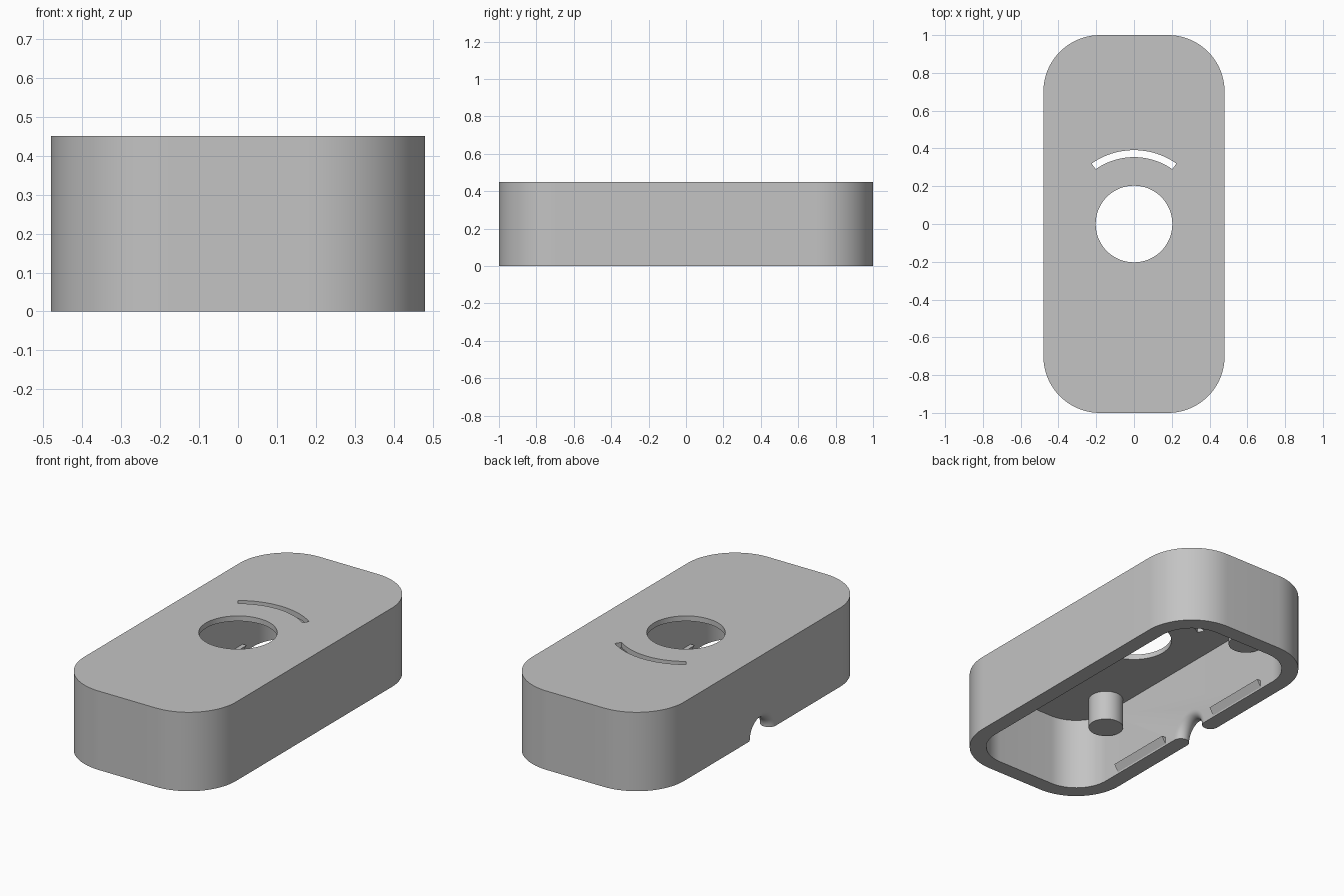
import bpy, bmesh
from math import sin, cos, pi, radians, sqrt
from mathutils import Matrix

if "Cube" in bpy.data.objects:
    bpy.data.objects.remove(bpy.data.objects["Cube"], do_unlink=True)

HX, HY, HEIGHT, CORNER = 0.48, 1.0, 0.45, 0.30
WALL, CEILING = 0.09, 0.42

grey = bpy.data.materials.new("plain_grey")
grey.use_nodes = True
grey.diffuse_color = (0.55, 0.55, 0.55, 1)
grey.node_tree.nodes["Principled BSDF"].inputs["Base Color"].default_value = (0.55, 0.55, 0.55, 1)


def finish(name, bm):
    bmesh.ops.recalc_face_normals(bm, faces=bm.faces)
    mesh = bpy.data.meshes.new(name)
    bm.to_mesh(mesh)
    bm.free()
    mesh.materials.append(grey)
    obj = bpy.data.objects.new(name, mesh)
    bpy.context.collection.objects.link(obj)
    return obj


def prism(name, outline, z0, z1):
    """Extrude an xy outline from z0 to z1."""
    bm = bmesh.new()
    face = bm.faces.new([bm.verts.new((x, y, z0)) for x, y in outline])
    top = bmesh.ops.extrude_face_region(bm, geom=[face])["geom"]
    bmesh.ops.translate(bm, vec=(0, 0, z1 - z0),
                        verts=[v for v in top if isinstance(v, bmesh.types.BMVert)])
    return finish(name, bm)


def arc(cx, cy, r, a0, a1, n):
    angles = [radians(a0 + (a1 - a0) * i / n) for i in range(n + 1)]
    return [(cx + r * cos(a), cy + r * sin(a)) for a in angles]


def rounded_rect(hx, hy, r):
    points = []
    for i, (sx, sy) in enumerate([(1, 1), (-1, 1), (-1, -1), (1, -1)]):
        points += arc(sx * (hx - r), sy * (hy - r), r, 90 * i, 90 * i + 90, 20)
    return points


def circle(cx, cy, r, n=64):
    return arc(cx, cy, r, 0, 360, n)[:-1]


def smooth(obj):
    bpy.ops.object.select_all(action="DESELECT")
    obj.select_set(True)
    bpy.context.view_layer.objects.active = obj
    bpy.ops.object.shade_smooth_by_angle(angle=radians(30))


def cut(obj, cutter):
    bpy.context.view_layer.objects.active = obj
    cutter.hide_render = True
    mod = obj.modifiers.new("cut", "BOOLEAN")
    mod.operation, mod.solver, mod.object = "DIFFERENCE", "EXACT", cutter
    bpy.ops.object.modifier_apply(modifier=mod.name)
    bpy.data.objects.remove(cutter, do_unlink=True)


def notch_cutter():
    """Spool along x whose waist leaves a fully rounded edge in the wall."""
    half, waist, steps, sides = WALL / 2, 0.08, 12, 48
    profile = [(-0.06, waist + half)]
    for i in range(steps + 1):
        t = -half * cos(pi * i / steps)
        profile.append((t, waist + half - sqrt(max(0, half * half - t * t))))
    profile.append((0.06, waist + half))
    bm = bmesh.new()
    rings = [[bm.verts.new((t - HX + half, r * cos(2 * pi * k / sides), r * sin(2 * pi * k / sides)))
              for k in range(sides)] for t, r in profile]
    for a, b in zip(rings, rings[1:]):
        for k in range(sides):
            j = (k + 1) % sides
            bm.faces.new((a[k], a[j], b[j], b[k]))
    bm.faces.new(rings[0])
    bm.faces.new(rings[-1])
    return finish("notch_cutter", bm)


# Hollow cover shell with centre hole, curved slot and side notch
shell = prism("cover_shell", rounded_rect(HX, HY, CORNER), 0, HEIGHT)
cut(shell, prism("cavity_cutter", rounded_rect(HX - WALL, HY - WALL, CORNER - WALL), -0.1, CEILING))
cut(shell, prism("hole_cutter", circle(0, 0, 0.203), 0.35, 0.55))
slot = arc(0, 0, 0.391, 55, 125, 24) + arc(0, 0, 0.354, 125, 55, 24)
cut(shell, prism("slot_cutter", slot, 0.35, 0.55))
cut(shell, notch_cutter())
smooth(shell)

# Pegs under the ceiling and wedge clips inside the long walls
for sx, side in ((-1, "right"), (1, "left")):
    for sy, end in ((-1, "front"), (1, "back")):
        peg = prism(f"peg_{end}_{side}", circle(sx * 0.295, sy * 0.588, 0.093, 48), 0.248, CEILING + 0.01)
        smooth(peg)
        inner = HX - WALL
        clip = prism(f"clip_{end}_{side}",
                     [(inner + 0.005, 0.01), (inner, 0.01), (inner - 0.025, 0.05), (inner + 0.005, 0.05)],
                     0.2, 0.6)
        # Stand the wedge profile upright and run it along the wall
        clip.data.transform(Matrix(((sx, 0, 0, 0), (0, 0, sy, 0), (0, 1, 0, 0), (0, 0, 0, 1))))
        if sx * sy > 0:
            clip.data.flip_normals()
